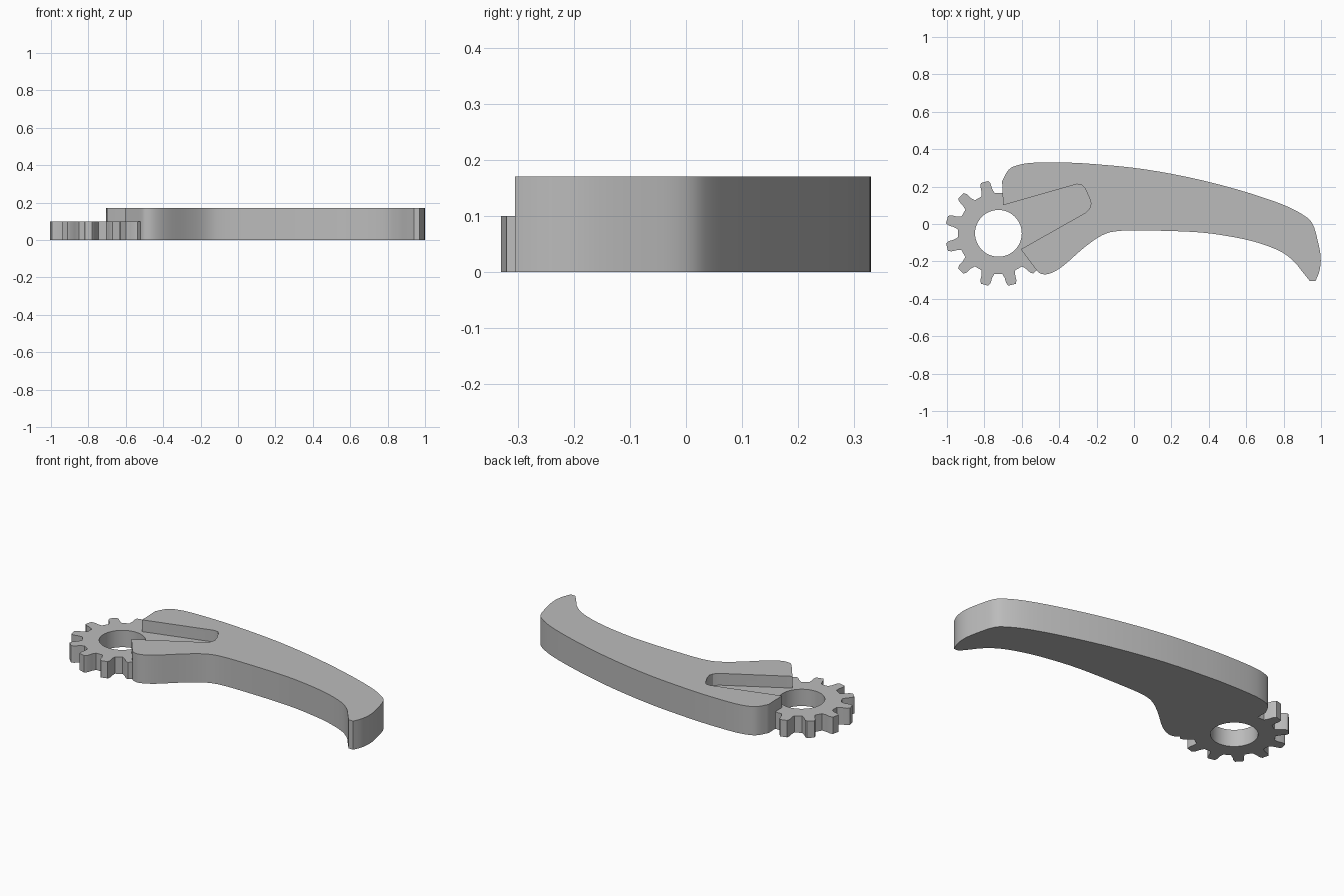
import bpy
import bmesh
from math import cos, sin, tau, radians
from mathutils import Vector

default = bpy.data.objects.get("Cube")
if default:
    bpy.data.objects.remove(default, do_unlink=True)

LEVER_TOP, GEAR_TOP = 0.17, 0.10
CENTRE = Vector((-0.725, -0.05))
TEETH, ROOT, TIP, BORE = 12, 0.217, 0.285, 0.125

grey = bpy.data.materials.new("plain grey")
grey.use_nodes = True
grey.diffuse_color = (0.5, 0.5, 0.5, 1)
grey.node_tree.nodes["Principled BSDF"].inputs["Base Color"].default_value = grey.diffuse_color


def prism(name, outline, bottom, top):
    """Extrude a flat outline between two heights."""
    bm = bmesh.new()
    face = bm.faces.new([bm.verts.new((p[0], p[1], bottom)) for p in outline])
    new = bmesh.ops.extrude_face_region(bm, geom=[face])["geom"]
    bmesh.ops.translate(bm, vec=(0, 0, top - bottom),
                        verts=[g for g in new if isinstance(g, bmesh.types.BMVert)])
    bmesh.ops.recalc_face_normals(bm, faces=bm.faces)
    mesh = bpy.data.meshes.new(name)
    bm.to_mesh(mesh)
    bm.free()
    mesh.materials.append(grey)
    obj = bpy.data.objects.new(name, mesh)
    bpy.context.collection.objects.link(obj)
    return obj


def smooth_path(points, steps=4):
    """Catmull-Rom curve through the points."""
    pts = [Vector(p) for p in points]
    pts = [pts[0]] + pts + [pts[-1]]
    path = []
    for a, b, c, d in zip(pts, pts[1:], pts[2:], pts[3:]):
        for i in range(steps):
            t = i / steps
            path.append(0.5 * (2 * b + (c - a) * t + (2 * a - 5 * b + 4 * c - d) * t ** 2
                               + (3 * b - a - 3 * c + d) * t ** 3))
    return path + [pts[-1]]


def polar(radius, angle):
    return CENTRE + radius * Vector((cos(angle), sin(angle)))


def combine(target, tool, operation):
    """Apply a boolean and discard the tool."""
    mod = target.modifiers.new(tool.name, "BOOLEAN")
    mod.object, mod.operation, mod.solver = tool, operation, "EXACT"
    bpy.context.view_layer.objects.active = target
    bpy.ops.object.modifier_apply(modifier=mod.name)
    bpy.data.objects.remove(tool, do_unlink=True)


# Lever: curved back, hooked tip, curved underside and heel
back = [(-0.705, 0.23), (-0.67, 0.29), (-0.62, 0.315), (-0.53, 0.328), (-0.345, 0.328),
        (-0.185, 0.318), (0, 0.3), (0.19, 0.27), (0.4, 0.225), (0.617, 0.165),
        (0.805, 0.1), (0.91, 0.045), (0.955, 0), (0.98, -0.08), (0.998, -0.175),
        (0.992, -0.25), (0.97, -0.305)]
underside = [(0.94, -0.305), (0.9, -0.255), (0.855, -0.2), (0.78, -0.145), (0.645, -0.095),
             (0.485, -0.062), (0.325, -0.043), (0.085, -0.035), (-0.08, -0.037),
             (-0.17, -0.06), (-0.265, -0.125), (-0.38, -0.225), (-0.45, -0.265),
             (-0.5, -0.265), (-0.53, -0.235)]
# Tapered slot that opens towards the gear
slot = [(-0.605, -0.135), (-0.26, 0.06), (-0.236, 0.085), (-0.23, 0.11), (-0.238, 0.14),
        (-0.265, 0.195), (-0.28, 0.21), (-0.305, 0.213), (-0.7, 0.1)]
lever = prism("lever", smooth_path(back) + smooth_path(underside) + slot, 0, LEVER_TOP)

# Slot floor, its rim buried in the walls
floor = prism("slot_floor", [(-0.58, -0.16), (-0.2, 0.05), (-0.2, 0.2), (-0.3, 0.25),
                             (-0.69, 0.15)], 0, GEAR_TOP)
combine(lever, floor, "UNION")

# Gear with rounded teeth
tooth = [(-9.5, ROOT), (-7, 0.24), (-6, 0.27), (-4, TIP), (4, TIP), (6, 0.27),
         (7, 0.24), (9.5, ROOT)]
gear = prism("gear", [polar(r, tau * (k + 0.5) / TEETH + radians(a))
                      for k in range(TEETH) for a, r in tooth], 0, GEAR_TOP)
combine(lever, gear, "UNION")

# Round bore through the gear
bore = prism("bore", [polar(BORE, tau * i / 48) for i in range(48)], -0.1, 0.3)
combine(lever, bore, "DIFFERENCE")

lever.name = "lever_with_gear"
bpy.ops.object.select_all(action="DESELECT")
lever.select_set(True)
bpy.context.view_layer.objects.active = lever
bpy.ops.object.shade_smooth_by_angle(angle=radians(30))
